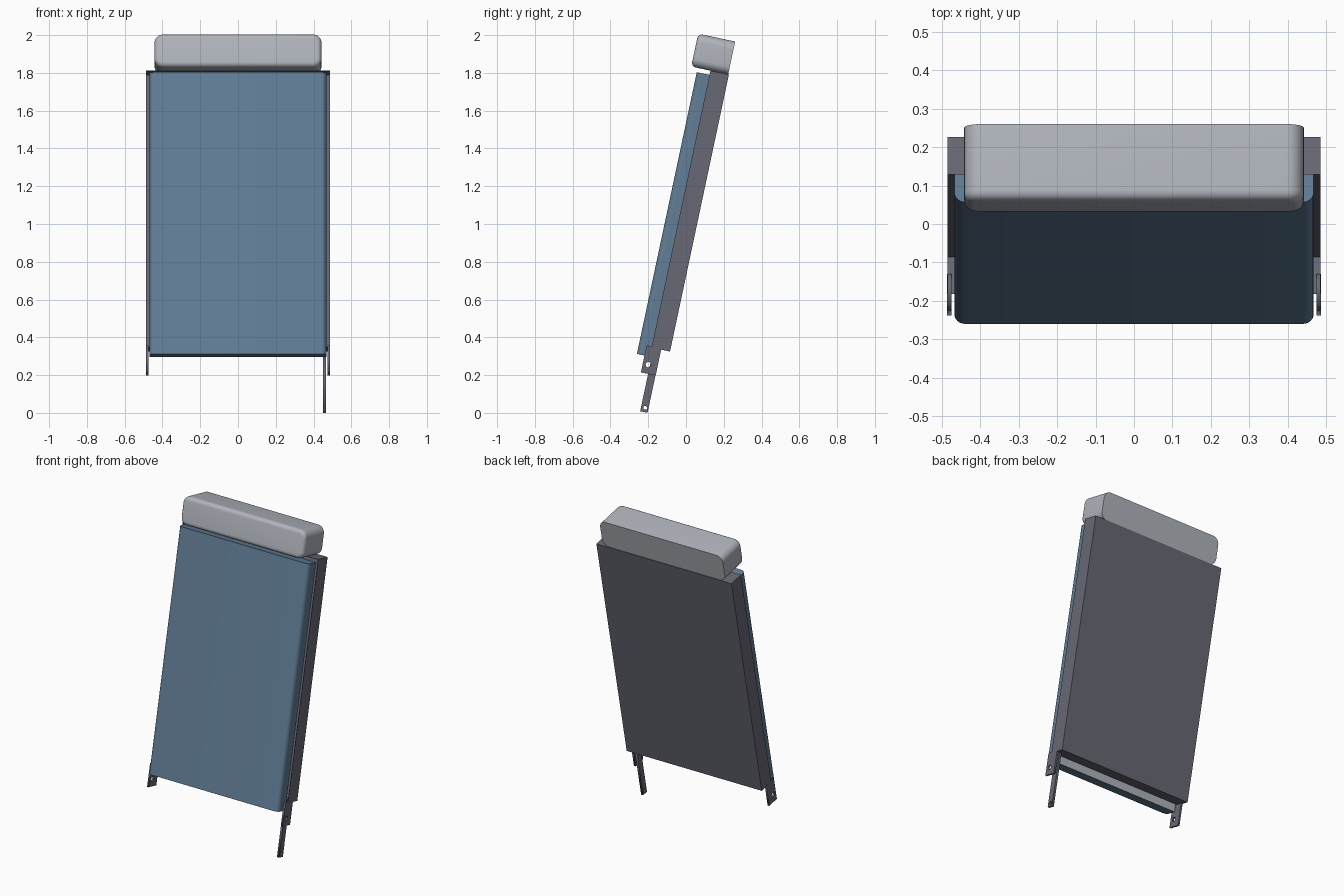
import bpy, bmesh, math
from mathutils import Matrix, Vector

if "Cube" in bpy.data.objects:
    bpy.data.objects.remove(bpy.data.objects["Cube"])

# Everything is built upright (x across, y to the back, z up), then leaned back 12 degrees
LEAN = Matrix.Translation((0, -0.26, 0.312)) @ Matrix.Rotation(math.radians(-12), 4, 'X')


def material(name, rgb):
    lin = [((c / 255 + 0.055) / 1.055) ** 2.4 for c in rgb]
    m = bpy.data.materials.new(name)
    m.diffuse_color = (*lin, 1)
    m.use_nodes = True
    m.node_tree.nodes["Principled BSDF"].inputs["Base Color"].default_value = m.diffuse_color
    return m


BLUE = material("blue_fabric", (97, 125, 150))
GREY = material("light_grey_fabric", (176, 180, 188))
METAL = material("dark_grey_metal", (104, 104, 117))


def box(x, y0, y1, z0, z1):
    bm = bmesh.new()
    bmesh.ops.create_cube(bm, size=1)
    bm.transform(Matrix.Translation((0, (y0 + y1) / 2, (z0 + z1) / 2))
                 @ Matrix.Diagonal((2 * x, y1 - y0, z1 - z0, 1)))
    return bm


def along(edge, axis):
    d = (edge.verts[1].co - edge.verts[0].co).normalized()
    return abs(d[axis]) > 0.99


def bevel(bm, edges, size, segments):
    bmesh.ops.bevel(bm, geom=edges, offset=size, segments=segments,
                    profile=0.5, affect='EDGES')


def finish(name, mesh, mats, smooth=False):
    ob = bpy.data.objects.new(name, mesh)
    bpy.context.collection.objects.link(ob)
    for m in mats:
        mesh.materials.append(m)
    ob.matrix_world = LEAN
    if smooth:
        bpy.ops.object.select_all(action='DESELECT')
        ob.select_set(True)
        bpy.context.view_layer.objects.active = ob
        bpy.ops.object.shade_smooth_by_angle(angle=math.radians(35))
    return ob


def to_mesh(bm, name):
    bmesh.ops.recalc_face_normals(bm, faces=bm.faces)
    mesh = bpy.data.meshes.new(name)
    bm.to_mesh(mesh)
    bm.free()
    return mesh


# Back cushion: rounded front side edges, grey rear face
bm = box(0.468, 0, 0.079, 0, 1.525)
bevel(bm, [e for e in bm.edges if along(e, 2) and e.verts[0].co.y < 0.01], 0.027, 6)
bm.normal_update()
for f in bm.faces:
    f.material_index = 1 if f.normal.y > 0.9 else 0
finish("back_cushion", to_mesh(bm, "back_cushion"), [BLUE, GREY], True)

# Headrest: rounded outline with a softened front rim
bm = box(0.442, -0.035, 0.165, 1.548, 1.726)
bevel(bm, [e for e in bm.edges if along(e, 1)], 0.045, 8)
bevel(bm, [e for e in bm.edges if all(v.co.y < -0.03 for v in e.verts)], 0.025, 6)
finish("headrest", to_mesh(bm, "headrest"), [GREY], True)

# Sheet metal back shell: a shallow tray open at the front
bm = box(0.486, 0.069, 0.169, 0.049, 1.548)
bm.normal_update()
bmesh.ops.delete(bm, geom=[f for f in bm.faces if f.normal.y < -0.9], context='FACES')
mesh = bpy.data.meshes.new("back_shell")
bm.to_mesh(mesh)
bm.free()
shell = finish("back_shell", mesh, [METAL])
wall = shell.modifiers.new("sheet_thickness", 'SOLIDIFY')
wall.thickness = 0.003
wall.offset = -1


def drilled_plate(name, x, thick, y0, y1, z0, z1, hole, r):
    """Flat plate in the yz plane with one round hole."""
    cu = bpy.data.curves.new(name, 'CURVE')
    cu.dimensions, cu.fill_mode, cu.extrude = '2D', 'BOTH', thick / 2
    ring = [(hole[0] + r * math.cos(i * math.tau / 20),
             hole[1] + r * math.sin(i * math.tau / 20)) for i in range(20)]
    for pts in ([(y0, z0), (y1, z0), (y1, z1), (y0, z1)], ring):
        sp = cu.splines.new('POLY')
        sp.points.add(len(pts) - 1)
        for p, (a, b) in zip(sp.points, pts):
            p.co = (a, b, 0, 1)
        sp.use_cyclic_u = True
    tmp = bpy.data.objects.new(name + "_curve", cu)
    mesh = bpy.data.meshes.new_from_object(tmp)
    bpy.data.objects.remove(tmp)
    # curve x -> y, curve y -> z, extrusion -> x
    mesh.transform(Matrix(((0, 0, 1, x), (1, 0, 0, 0), (0, 1, 0, 0), (0, 0, 0, 1))))
    mesh.materials.clear()
    finish(name, mesh, [METAL])


# Hinge brackets on both sides
for side, s in (("left", -1), ("right", 1)):
    drilled_plate(side + "_hinge_bracket", s * 0.481, 0.012,
                  0.041, 0.121, -0.091, 0.055, (0.071, -0.043), 0.014)

# Longer lever arm on the right side only
drilled_plate("lever_arm", 0.458, 0.015, 0.08, 0.12, -0.293, 0.055, (0.102, -0.27), 0.010)
